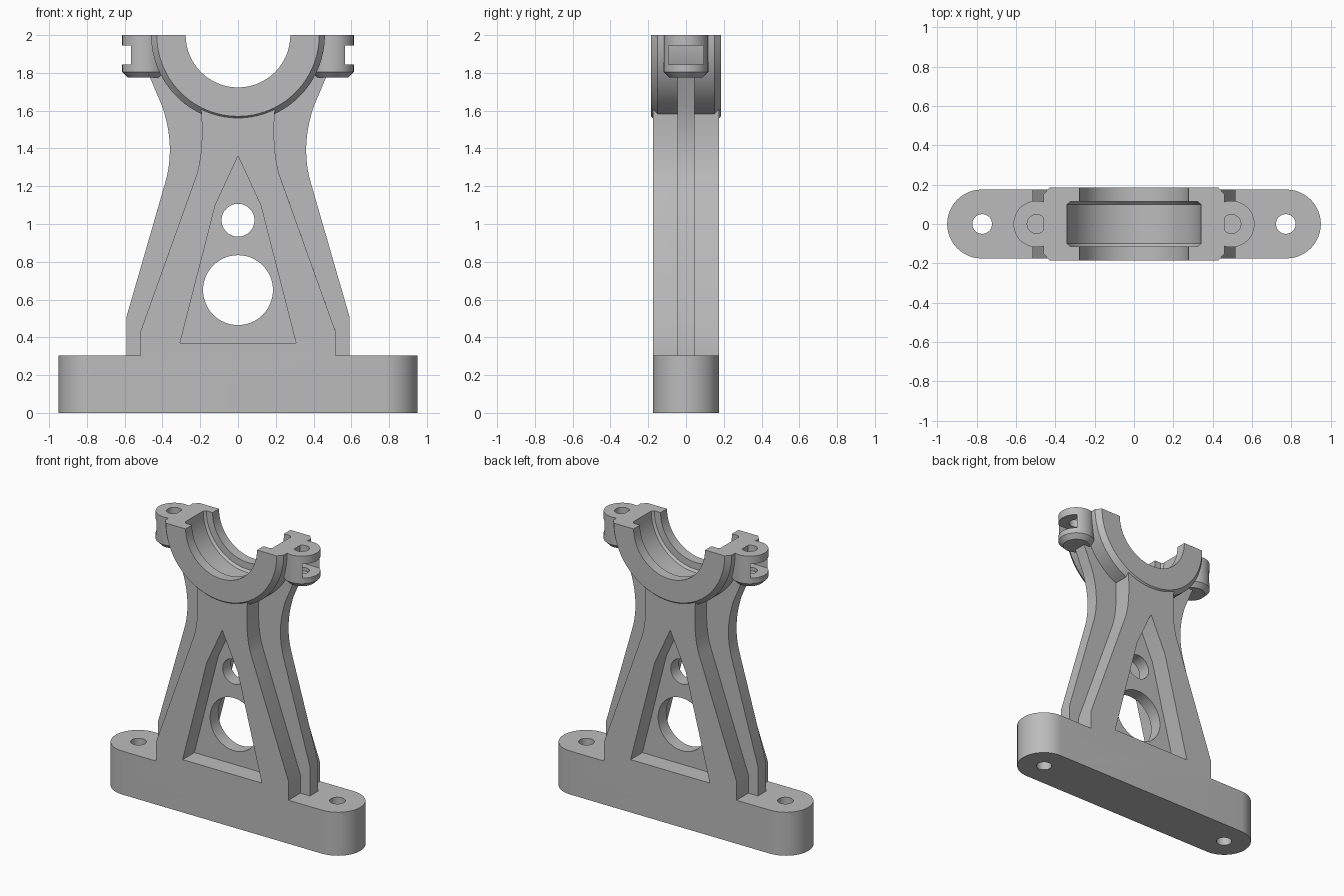
import bpy, bmesh, math
from mathutils import Matrix, Vector

cube = bpy.data.objects.get("Cube")
if cube:
    bpy.data.objects.remove(cube, do_unlink=True)

grey = bpy.data.materials.new("plain grey")
grey.use_nodes = True
colour = (0.5, 0.5, 0.5, 1)
grey.diffuse_color = colour
grey.node_tree.nodes["Principled BSDF"].inputs["Base Color"].default_value = colour


def finish(name, bm):
    bmesh.ops.recalc_face_normals(bm, faces=bm.faces)
    mesh = bpy.data.meshes.new(name)
    bm.to_mesh(mesh)
    bm.free()
    mesh.materials.append(grey)
    obj = bpy.data.objects.new(name, mesh)
    bpy.context.collection.objects.link(obj)
    return obj


def prism(name, outline, start, depth, axis):
    """Extrude a closed outline along y (x, z points) or z (x, y points)."""
    bm = bmesh.new()
    place = (lambda a, b: (a, start, b)) if axis == "y" else (lambda a, b: (a, b, start))
    face = bm.faces.new([bm.verts.new(place(a, b)) for a, b in outline])
    moved = bmesh.ops.extrude_face_region(bm, geom=[face])["geom"]
    shift = Vector((0, depth, 0) if axis == "y" else (0, 0, depth))
    bmesh.ops.translate(bm, vec=shift, verts=[v for v in moved if isinstance(v, bmesh.types.BMVert)])
    return finish(name, bm)


def lathe(name, profile, centre, axis, sweep, steps, first):
    """Spin a (radius, along-axis) profile about the y or z axis through centre."""
    bm = bmesh.new()
    full = sweep > 6.28
    rings = []
    for i in range(steps if full else steps + 1):
        a = first + sweep * i / steps
        ring = []
        for r, h in profile:
            u, v = r * math.cos(a), r * math.sin(a)
            offset = Vector((u, h, v) if axis == "y" else (u, v, h))
            ring.append(bm.verts.new(Vector(centre) + offset))
        rings.append(ring)
    pairs = list(zip(rings, rings[1:])) + ([(rings[-1], rings[0])] if full else [])
    n = len(profile)
    for p, q in pairs:
        for j in range(n if not full else n - 1):
            k = (j + 1) % n
            bm.faces.new((p[j], p[k], q[k], q[j]))
    caps = (rings[0], rings[-1]) if not full else ([r[0] for r in rings], [r[-1] for r in rings])
    for cap in caps:
        bm.faces.new(cap)
    return finish(name, bm)


def rod(radius, centre, length, axis):
    half = length / 2
    return lathe("cutter", [(radius, -half), (radius, half)], centre, axis, math.tau, 64, 0)


def box(size, centre):
    bm = bmesh.new()
    bmesh.ops.create_cube(bm, size=1, matrix=Matrix.Translation(centre) @ Matrix.Diagonal((*size, 1)))
    return finish("cutter", bm)


def combine(target, other, operation):
    mod = target.modifiers.new(operation.lower(), "BOOLEAN")
    mod.operation, mod.solver, mod.object = operation, "EXACT", other
    bpy.context.view_layer.update()
    result = bpy.data.meshes.new_from_object(target.evaluated_get(bpy.context.evaluated_depsgraph_get()))
    target.modifiers.clear()
    target.data = result
    bpy.data.objects.remove(other, do_unlink=True)


def bend(a, b, c, steps=12):
    """Smooth curve from a to c, pulled towards b."""
    a, b, c = Vector(a), Vector(b), Vector(c)
    return [tuple(a.lerp(b, i / steps).lerp(b.lerp(c, i / steps), i / steps)) for i in range(steps + 1)]


def mirrored(side):
    return side + [(-x, z) for x, z in reversed(side)]


def polish(obj):
    bm = bmesh.new()
    bm.from_mesh(obj.data)
    bmesh.ops.remove_doubles(bm, verts=bm.verts, dist=0.0001)
    bmesh.ops.dissolve_limit(bm, angle_limit=math.radians(0.5), verts=bm.verts, edges=bm.edges)
    bm.to_mesh(obj.data)
    bm.free()
    bpy.ops.object.select_all(action="DESELECT")
    obj.select_set(True)
    bpy.context.view_layer.objects.active = obj
    bpy.ops.object.shade_smooth_by_angle(angle=math.radians(25))


# Foot with rounded ends
thick, foot_top, bearing_z = 0.175, 0.305, 2.0
end = [(0.775 + thick * math.cos(a), thick * math.sin(a))
       for a in [math.radians(-90 + 7.5 * i) for i in range(25)]]
frame = prism("pedestal_frame", end + [(-x, -y) for x, y in end], 0, foot_top, "z")

# Thick column and the thin rib along its edges
column_side = [(0.515, 0.2), (0.515, 0.435)] + bend((0.23, 1.23), (0.172, 1.38), (0.2, 1.66))
rib_side = [(0.59, 0.2), (0.59, 0.51)] + bend((0.385, 1.22), (0.33, 1.41), (0.4, 1.62)) + [(0.47, 1.785)]
combine(frame, prism("column", mirrored(column_side), -thick, 2 * thick, "y"), "UNION")
combine(frame, prism("rib", mirrored(rib_side), -0.045, 0.09, "y"), "UNION")

# Pointed pockets on both faces
pocket = [(0.307, 0.37), (0.12, 1.1), (0, 1.36), (-0.12, 1.1), (-0.307, 0.37)]
for y in (0.045, -0.345):
    combine(frame, prism("pocket", pocket, y, 0.3, "y"), "DIFFERENCE")

# Lightening holes, bolt holes and the bearing seat
for radius, z in ((0.087, 1.02), (0.185, 0.65)):
    combine(frame, rod(radius, (0, 0, z), 1, "y"), "DIFFERENCE")
for side in (-1, 1):
    combine(frame, rod(0.05, (0.772 * side, 0, 0.15), 1, "z"), "DIFFERENCE")
combine(frame, rod(0.39, (0, 0, bearing_z), 1, "y"), "DIFFERENCE")
polish(frame)

# Half-round bearing housing with an inner groove
half_ring = [(0.277, 0.185), (0.43, 0.185), (0.46, 0.15)]
half_groove = [(0.325, 0.114), (0.34, 0.1)]
section = (half_ring + [(r, -y) for r, y in reversed(half_ring)]
           + [(0.277, -0.114)] + [(r, -y) for r, y in half_groove]
           + list(reversed(half_groove)) + [(0.277, 0.114)])
housing = lathe("bearing_housing", section, (0, 0, bearing_z), "y", math.pi, 48, math.pi)
polish(housing)

# Clamp lugs with a bolt hole and a nut slot
for side, name in ((1, "left_clamp_lug"), (-1, "right_clamp_lug")):
    x = 0.495 * side
    lug = lathe(name, [(0.087, 1.775), (0.118, 1.806), (0.118, bearing_z)], (x, 0, 0), "z", math.tau, 64, 0)
    combine(lug, rod(0.048, (x, 0, 1.97), 0.3, "z"), "DIFFERENCE")
    combine(lug, box((0.3, 0.186, 0.1), (0.58 * side, 0, 1.895)), "DIFFERENCE")
    polish(lug)
